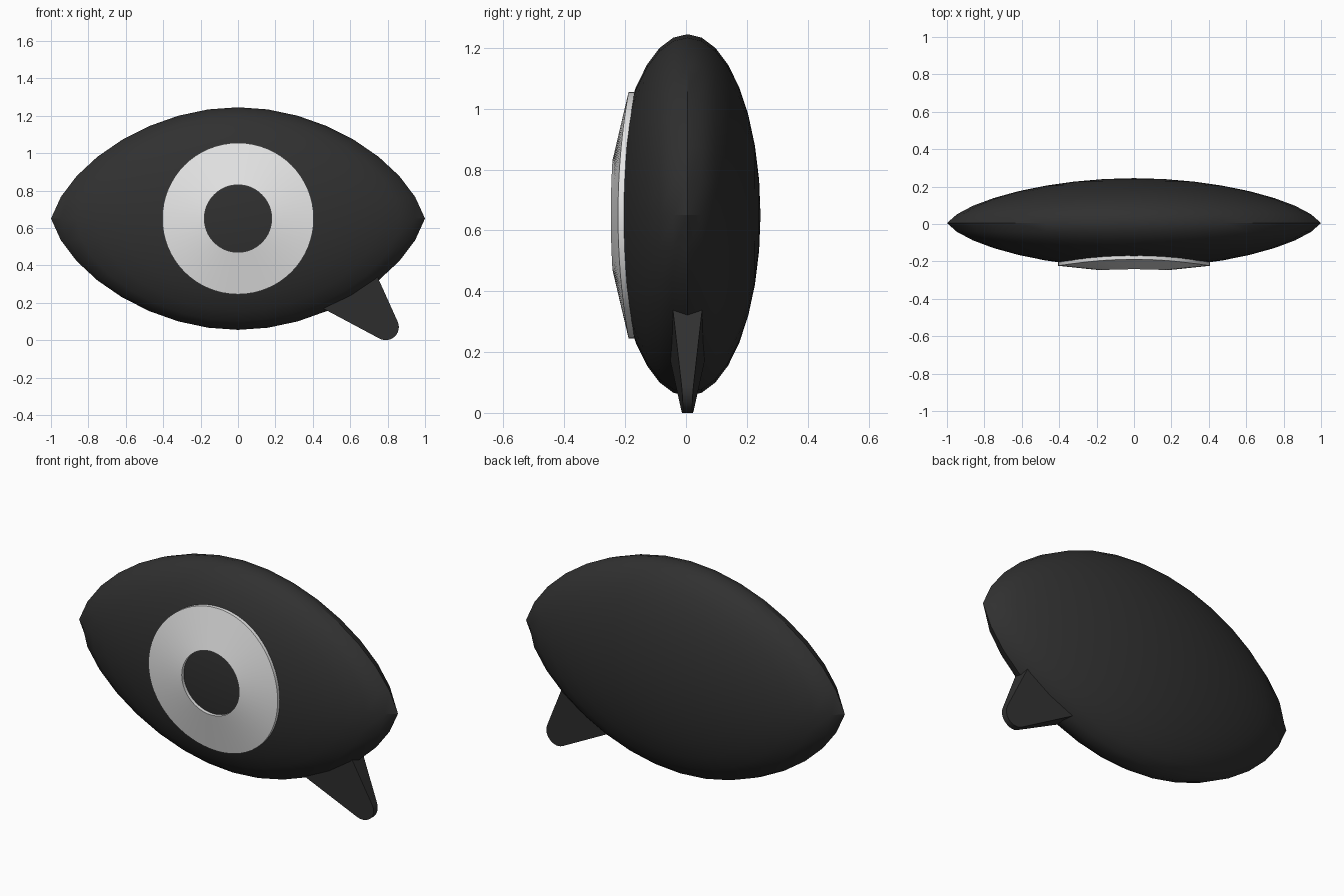
import bpy, bmesh, math
from mathutils import Matrix, Vector

cube = bpy.data.objects.get("Cube")
if cube:
    bpy.data.objects.remove(cube, do_unlink=True)

HALF_Z, HALF_Y, MID_Y, MID_Z = 0.595, 0.24, 0.005, 0.65


def material(name, value):
    mat = bpy.data.materials.new(name)
    mat.use_nodes = True
    colour = (value, value, value, 1)
    mat.diffuse_color = colour
    mat.node_tree.nodes["Principled BSDF"].inputs["Base Color"].default_value = colour
    return mat


def finish(name, bm, mat, smooth=True):
    bmesh.ops.recalc_face_normals(bm, faces=bm.faces)
    mesh = bpy.data.meshes.new(name)
    bm.to_mesh(mesh)
    bm.free()
    mesh.materials.append(mat)
    obj = bpy.data.objects.new(name, mesh)
    bpy.context.collection.objects.link(obj)
    if smooth:
        bpy.ops.object.select_all(action='DESELECT')
        obj.select_set(True)
        bpy.context.view_layer.objects.active = obj
        bpy.ops.object.shade_smooth_by_angle(angle=math.radians(30))
    return obj


def stretch(s):
    """Pull a unit-sphere x coordinate out into a pointed tip."""
    t = math.asin(min(1, abs(s))) / (math.pi / 2)
    return s * (0.81 + 0.19 * t ** 1.5)


def unstretch(x):
    low, high = 0, 1
    for _ in range(30):
        mid = (low + high) / 2
        low, high = (mid, high) if stretch(mid) < abs(x) else (low, mid)
    return low


def front_y(x, z):
    """Front surface of the body at a point of the front plane."""
    return MID_Y - HALF_Y * math.sqrt(max(0, 1 - unstretch(x) ** 2 - (z / HALF_Z) ** 2))


charcoal = material("charcoal", 0.03)
white = material("soft white", 0.8)

# Almond-shaped body
bm = bmesh.new()
bmesh.ops.create_uvsphere(bm, u_segments=32, v_segments=16, radius=1,
                          matrix=Matrix.Rotation(math.pi / 2, 4, 'X'))
for v in bm.verts:
    x, y, z = v.co
    v.co = (stretch(x), MID_Y + HALF_Y * y, MID_Z + HALF_Z * z)
finish("body", bm, charcoal)

# Pale ring laid over the front of the body
bm = bmesh.new()
STEPS = 64
loops = []
for radius, lift in ((0.18, 0.018), (0.405, 0.018), (0.405, -0.006), (0.18, -0.006)):
    loop = []
    for i in range(STEPS):
        a = math.tau * i / STEPS
        x, z = radius * math.cos(a), radius * math.sin(a)
        loop.append(bm.verts.new((x, front_y(x, z) - lift, MID_Z + z)))
    loops.append(loop)
for k in range(4):
    a, b = loops[k], loops[(k + 1) % 4]
    for i in range(STEPS):
        j = (i + 1) % STEPS
        bm.faces.new((a[i], a[j], b[j], b[i]))
finish("ring", bm, white)

# Tapered tail with a rounded tip, thinner towards the tip
tip = Vector((0.79, 0.07))
axis = Vector((-0.68, 0.73))
outline = [Vector((0.36, 0.22))]
for i in range(13):
    a = math.radians(242 + 142 * i / 12)
    outline.append(tip + 0.07 * Vector((math.cos(a), math.sin(a))))
outline.append(Vector((0.70, 0.44)))
bm = bmesh.new()
sides = []
for sign in (-1, 1):
    side = []
    for p in outline:
        half = 0.023 + 0.11 * (p - tip).dot(axis)
        side.append(bm.verts.new((p.x, MID_Y + sign * half, p.y)))
    bm.faces.new(side)
    sides.append(side)
for i in range(len(outline)):
    j = (i + 1) % len(outline)
    bm.faces.new((sides[0][i], sides[0][j], sides[1][j], sides[1][i]))
finish("tail", bm, charcoal)
